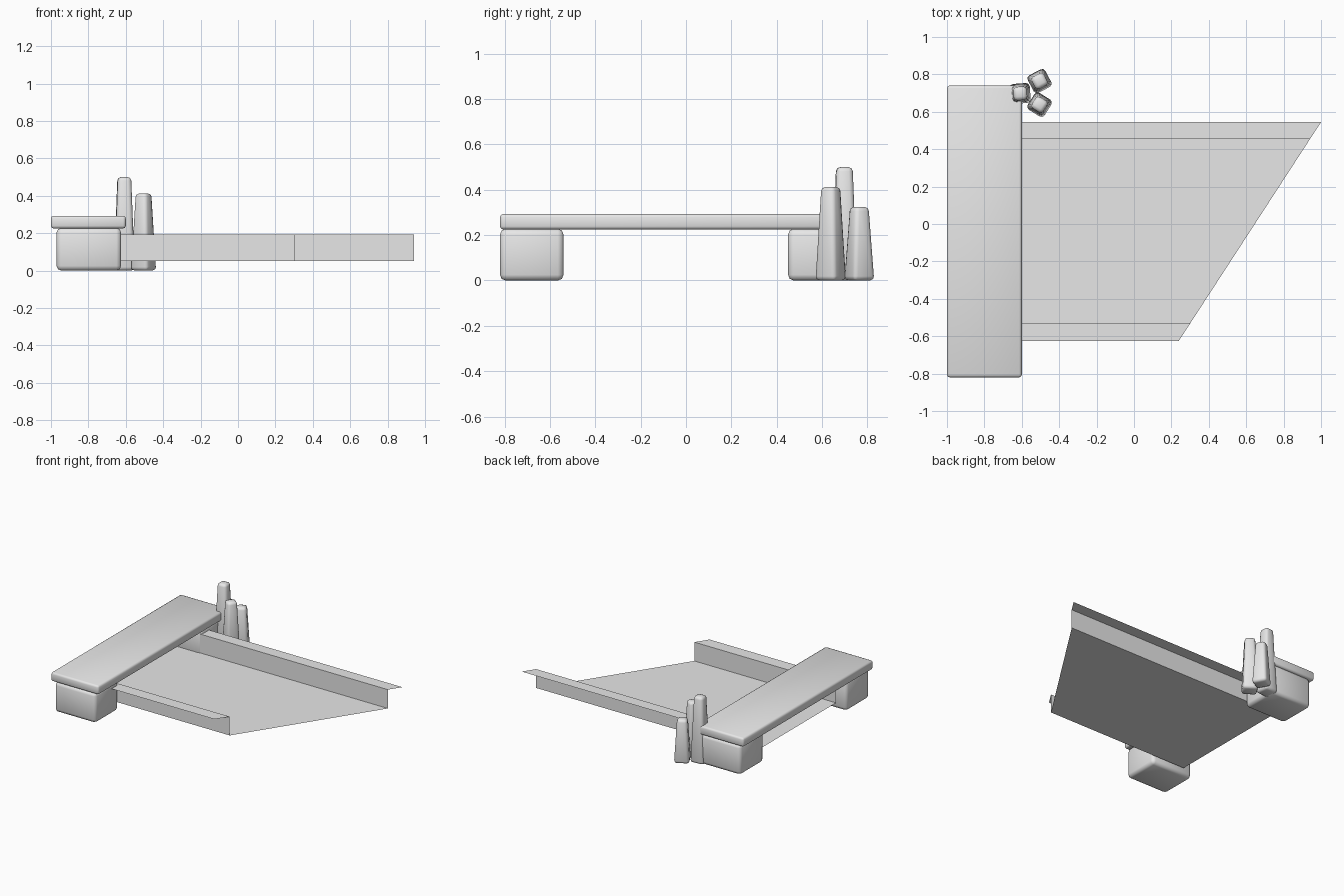
import bpy, bmesh, math
from mathutils import Matrix

cube = bpy.data.objects.get("Cube")
if cube:
    bpy.data.objects.remove(cube, do_unlink=True)

# One plain stone grey for everything
stone = bpy.data.materials.new("stone_grey")
stone.use_nodes = True
stone.diffuse_color = (0.8, 0.8, 0.8, 1)
stone.node_tree.nodes["Principled BSDF"].inputs["Base Color"].default_value = (0.8, 0.8, 0.8, 1)


def finish(name, bm, smooth=True):
    mesh = bpy.data.meshes.new(name)
    bm.to_mesh(mesh)
    bm.free()
    mesh.materials.append(stone)
    obj = bpy.data.objects.new(name, mesh)
    bpy.context.collection.objects.link(obj)
    if smooth:
        bpy.ops.object.select_all(action='DESELECT')
        obj.select_set(True)
        bpy.context.view_layer.objects.active = obj
        bpy.ops.object.shade_smooth_by_angle(angle=math.radians(50))
    return obj


def rounded_block(name, lo, hi, bevel, taper=1.0, turn=0.0):
    """Box between two corners, optionally tapered upward and turned about z."""
    bm = bmesh.new()
    bmesh.ops.create_cube(bm, size=1)
    for v in bm.verts:
        if v.co.z > 0:
            v.co.x *= taper
            v.co.y *= taper
    size = [b - a for a, b in zip(lo, hi)]
    centre = [(a + b) / 2 for a, b in zip(lo, hi)]
    bmesh.ops.scale(bm, vec=size, verts=bm.verts)
    bmesh.ops.rotate(bm, matrix=Matrix.Rotation(math.radians(turn), 3, 'Z'), verts=bm.verts)
    bmesh.ops.translate(bm, vec=centre, verts=bm.verts)
    bmesh.ops.bevel(bm, geom=bm.edges[:], offset=bevel, segments=2,
                    profile=0.5, affect='EDGES', clamp_overlap=True)
    return finish(name, bm)


# Slab walkway resting on two support blocks
rounded_block("walkway_slab", (-1, -0.82, 0.225), (-0.6, 0.74, 0.293), 0.014)
rounded_block("front_support", (-0.97, -0.82, 0), (-0.625, -0.54, 0.228), 0.025)
rounded_block("back_support", (-0.97, 0.45, 0), (-0.625, 0.735, 0.228), 0.025)

# Cluster of three tapered posts beside the back support
posts = [("tall_post", -0.608, 0.698, 0.50, 4),
         ("middle_post", -0.505, 0.638, 0.413, 58),
         ("short_post", -0.505, 0.764, 0.325, 28)]
for name, x, y, height, turn in posts:
    r = 0.054
    rounded_block(name, (x - r, y - r, 0), (x + r, y + r, height), 0.019,
                  taper=0.66, turn=turn)

# Open channel: a thin sheet with floor, walls and rims, its far end cut at a slant
profile = [(-0.625, 0.193), (-0.53, 0.193), (-0.53, 0.05),
           (0.455, 0.05), (0.455, 0.193), (0.545, 0.193)]
bm = bmesh.new()
rows = []
for y, z in profile:
    far_x = 1 + (y - 0.545) * 0.65
    rows.append((bm.verts.new((-0.89, y, z)), bm.verts.new((far_x, y, z))))
for (a, b), (c, d) in zip(rows, rows[1:]):
    bm.faces.new((a, b, d, c))
finish("channel", bm, smooth=False)
